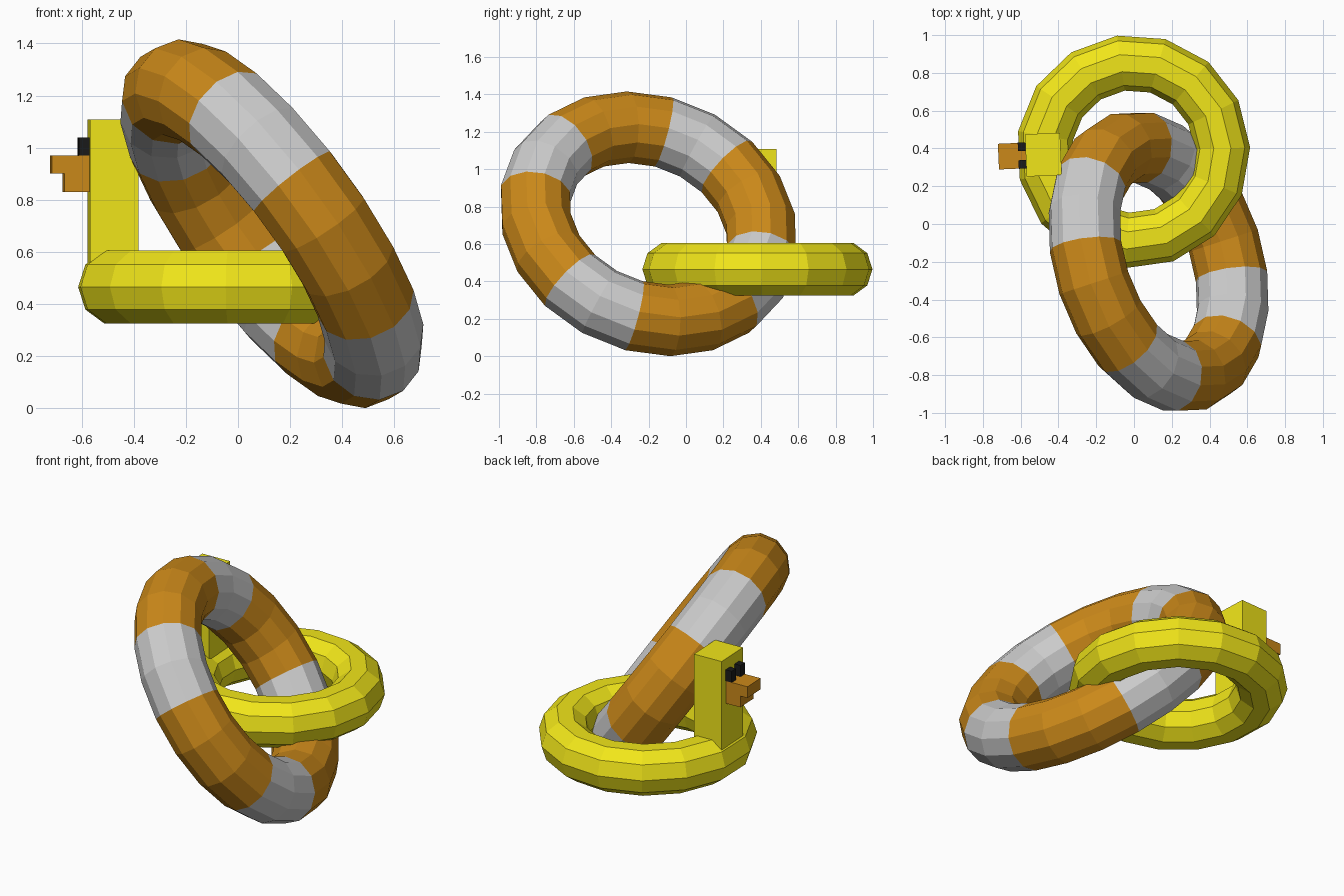
import bpy, math
from mathutils import Matrix, Vector

if "Cube" in bpy.data.objects:
    bpy.data.objects.remove(bpy.data.objects["Cube"])


def material(name, rgb):
    m = bpy.data.materials.new(name)
    m.diffuse_color = (*rgb, 1)
    m.use_nodes = True
    m.node_tree.nodes["Principled BSDF"].inputs["Base Color"].default_value = m.diffuse_color
    return m


yellow = material("yellow", (0.88, 0.79, 0.01))
orange = material("orange", (0.60, 0.25, 0.01))
white = material("white", (0.60, 0.60, 0.60))
black = material("black", (0.01, 0.01, 0.01))


def ring(name, major, minor, segs, sides, matrix, mats):
    bpy.ops.mesh.primitive_torus_add(major_radius=major, minor_radius=minor,
                                     major_segments=segs, minor_segments=sides)
    o = bpy.context.object
    o.name = name
    for m in mats:
        o.data.materials.append(m)
    o.data.polygons.foreach_set("use_smooth", [False] * len(o.data.polygons))
    o.matrix_world = matrix
    return o


# Tilted striped ring: local x points to its highest point, local z is its axis
n = Vector((0.78, 0.254, 0.573)).normalized()
u = (Vector((0, 0, 1)) - n * n.z).normalized()
v = n.cross(u)
tilt = Matrix((u, v, n)).transposed().to_4x4()
striped = ring("striped_ring", 0.63, 0.192, 20, 12,
               Matrix.Translation((0.13, -0.2, 0.708)) @ tilt, [orange, white])

# Stripes: two white segments then three orange ones, four times round
for p in striped.data.polygons:
    a = math.degrees(math.atan2(p.center.y, p.center.x)) % 360
    p.material_index = 1 if int(a // 18) % 5 in (2, 3) else 0

# Flat yellow ring
ring("yellow_ring", 0.472, 0.147, 15, 10,
     Matrix.Translation((-0.004, 0.384, 0.465)) @ Matrix.Rotation(math.radians(2), 4, 'Z'),
     [yellow])

# Head parts share a slightly turned frame
head = Matrix.Translation((-0.48, 0.367, 0)) @ Matrix.Rotation(math.radians(2.5), 4, 'Z')


def box(name, x, y, z, mat):
    bpy.ops.mesh.primitive_cube_add(size=1)
    o = bpy.context.object
    o.name = name
    lo, hi = Vector((x[0], y[0], z[0])), Vector((x[1], y[1], z[1]))
    s = hi - lo
    o.data.transform(Matrix.Translation((lo + hi) / 2) @ Matrix.Diagonal((*s, 1)))
    o.data.materials.append(mat)
    o.matrix_world = head


box("neck", (-0.093, 0.093), (-0.112, 0.112), (0.47, 1.108), yellow)
box("upper_beak", (-0.238, -0.09), (-0.068, 0.068), (0.9, 0.97), orange)
box("lower_beak", (-0.19, -0.09), (-0.068, 0.068), (0.83, 0.9), orange)
for side, name in ((-1, "eye_front"), (1, "eye_back")):
    box(name, (-0.133, -0.09), sorted((side * 0.024, side * 0.069)), (0.97, 1.04), black)
